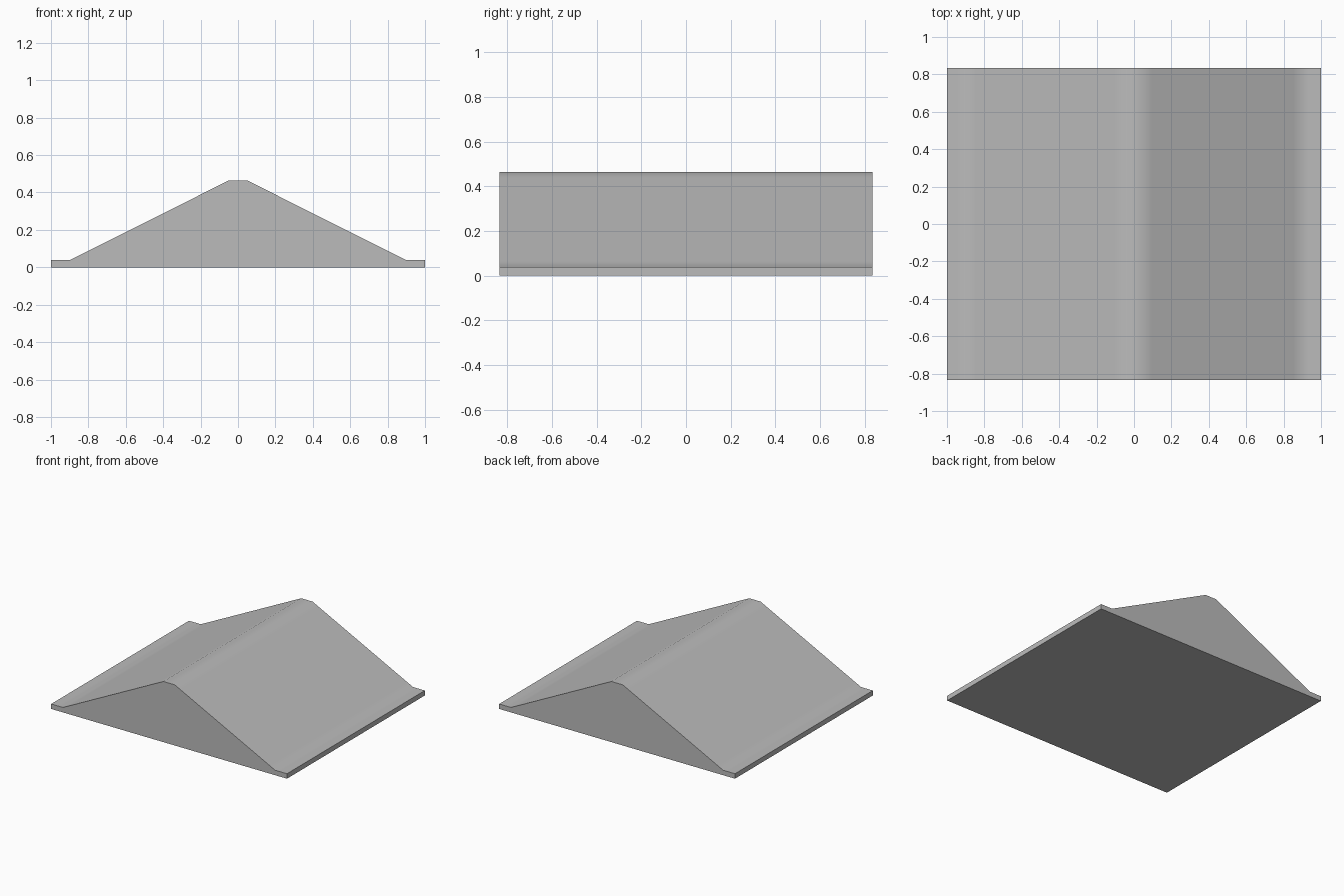
import bpy
import bmesh

default = bpy.data.objects.get("Cube")
if default:
    bpy.data.objects.remove(default, do_unlink=True)

# Single grey finish
grey = bpy.data.materials.new("plain_grey")
grey.use_nodes = True
colour = (0.5, 0.5, 0.5, 1.0)
grey.diffuse_color = colour
grey.node_tree.nodes["Principled BSDF"].inputs["Base Color"].default_value = colour

DEPTH = 1.67
EAVE_X, EAVE_Z = 0.9, 0.038
RIDGE_X, RIDGE_Z = 0.048, 0.465


def slope_point(x):
    """Point on the right-hand slope at the given distance from the centre."""
    t = (x - RIDGE_X) / (EAVE_X - RIDGE_X)
    return (x, RIDGE_Z + t * (EAVE_Z - RIDGE_Z))


# Half profile from the base to the ridge, with support edges by each bend
half = [(1, 0), (1, EAVE_Z), (EAVE_X + 0.04, EAVE_Z)]
half += [slope_point(x) for x in (EAVE_X, EAVE_X - 0.05, RIDGE_X + 0.05, RIDGE_X)]
profile = half + [(-x, z) for x, z in reversed(half)]

# Gabled roof: end face extruded from front to back
bm = bmesh.new()
front = bm.faces.new([bm.verts.new((x, -DEPTH / 2, z)) for x, z in profile])
extruded = bmesh.ops.extrude_face_region(bm, geom=[front], use_keep_orig=True)
back_verts = [v for v in extruded["geom"] if isinstance(v, bmesh.types.BMVert)]
bmesh.ops.translate(bm, verts=back_verts, vec=(0, DEPTH, 0))
bmesh.ops.recalc_face_normals(bm, faces=bm.faces)

mesh = bpy.data.meshes.new("gabled_roof")
bm.to_mesh(mesh)
bm.free()
mesh.materials.append(grey)
roof = bpy.data.objects.new("gabled_roof", mesh)
bpy.context.collection.objects.link(roof)

# Soft bends along the ridge and eaves, crisp ends and rim
for edge in mesh.polygons:
    edge.use_smooth = True
bpy.context.view_layer.objects.active = roof
roof.select_set(True)
bpy.ops.object.shade_smooth_by_angle(angle=0.6)
